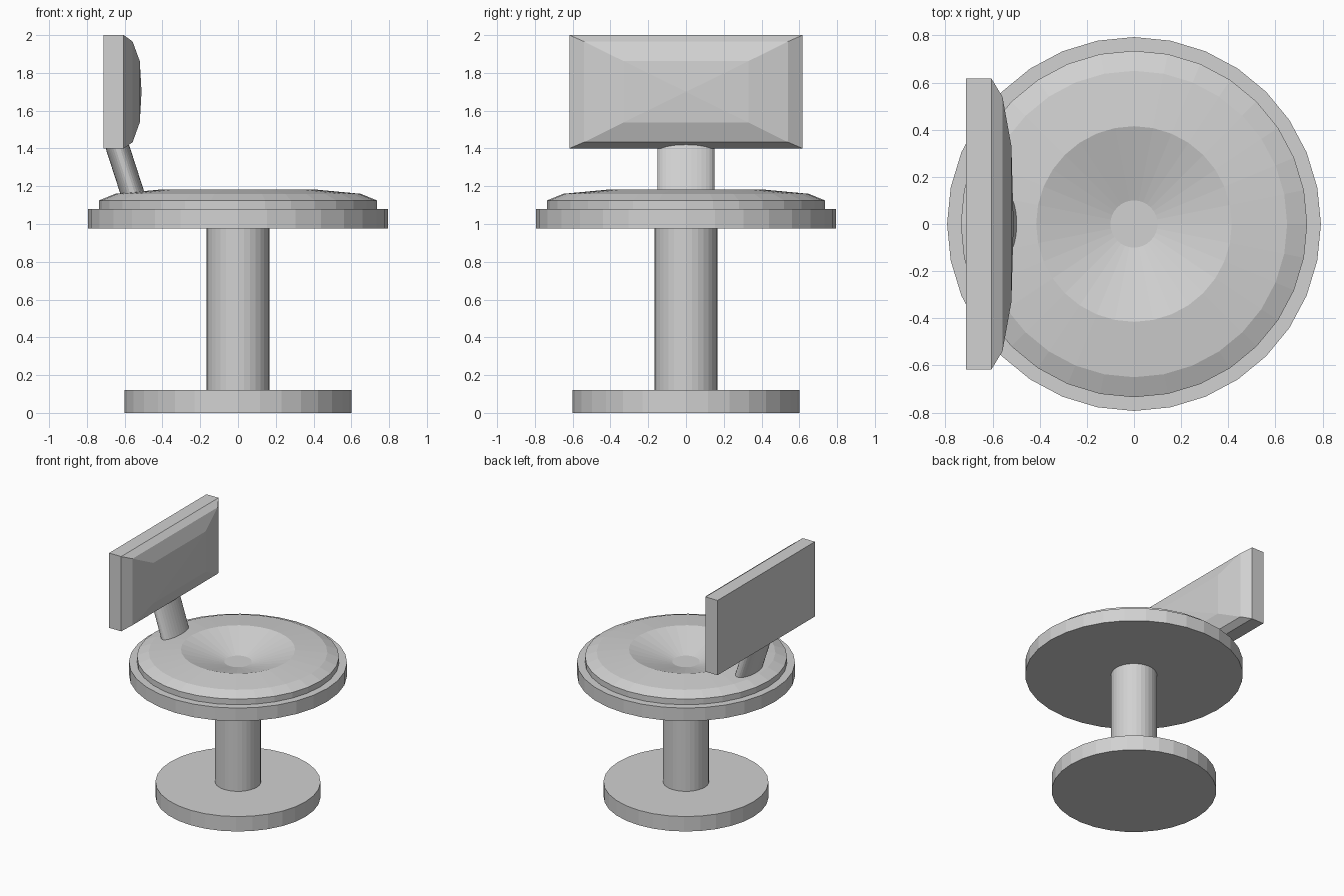
import bpy, bmesh
from math import sin, cos, pi

old = bpy.data.objects.get("Cube")
if old:
    bpy.data.objects.remove(old, do_unlink=True)

grey = bpy.data.materials.new("plain grey")
grey.use_nodes = True
colour = (0.64, 0.64, 0.64, 1)
grey.diffuse_color = colour
grey.node_tree.nodes["Principled BSDF"].inputs["Base Color"].default_value = colour


def loft(name, rings):
    """Join equal-sized rings of points and close both ends."""
    bm = bmesh.new()
    loops = [[bm.verts.new(p) for p in ring] for ring in rings]
    n = len(loops[0])
    for a, b in zip(loops, loops[1:]):
        for i in range(n):
            j = (i + 1) % n
            bm.faces.new((a[i], a[j], b[j], b[i]))
    bm.faces.new(loops[0][::-1])
    bm.faces.new(loops[-1])
    bmesh.ops.recalc_face_normals(bm, faces=bm.faces[:])
    mesh = bpy.data.meshes.new(name)
    bm.to_mesh(mesh)
    bm.free()
    mesh.materials.append(grey)
    obj = bpy.data.objects.new(name, mesh)
    bpy.context.collection.objects.link(obj)
    return obj


def ellipse(rx, ry, z, x=0, sides=32):
    angles = [2 * pi * i / sides for i in range(sides)]
    return [(x + rx * cos(a), ry * sin(a), z) for a in angles]


def lathe(name, profile):
    return loft(name, [ellipse(r, r, z) for r, z in profile])


def panel_ring(x, half_y, low, high):
    return [(x, -half_y, low), (x, half_y, low), (x, half_y, high), (x, -half_y, high)]


# Pedestal and seat plate
lathe("floor_base", [(0.6, 0), (0.6, 0.12)])
lathe("column", [(0.167, 0.11), (0.167, 0.98)])
lathe("seat_plate", [(0.793, 0.975), (0.793, 1.08)])

# Dished cushion
lathe("seat_cushion", [(0.735, 1.075), (0.735, 1.125), (0.65, 1.16),
                       (0.415, 1.182), (0.1, 1.085)])

# Leaning oval post that carries the backrest
loft("backrest_post", [ellipse(0.065, 0.15, 1.12, -0.545),
                       ellipse(0.065, 0.15, 1.42, -0.642)])

# Backrest board and its pillowed pad
loft("backrest_board", [panel_ring(-0.712, 0.617, 1.4, 2),
                        panel_ring(-0.605, 0.617, 1.4, 2)])
loft("backrest_pad", [panel_ring(-0.605, 0.617, 1.4, 2),
                      panel_ring(-0.558, 0.54, 1.433, 1.966),
                      panel_ring(-0.52, 0.33, 1.538, 1.862),
                      panel_ring(-0.511, 0.01, 1.695, 1.705)])
